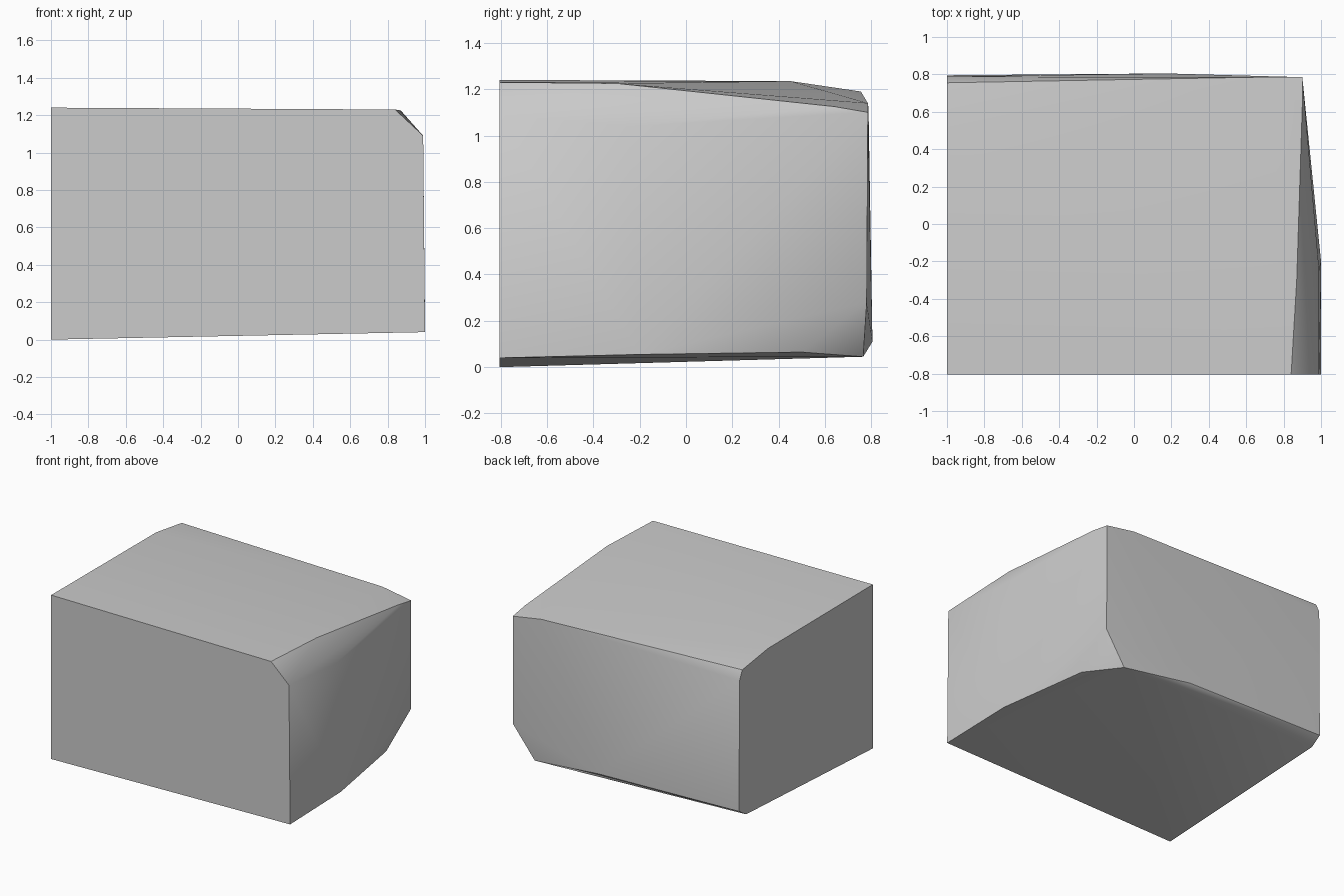
import bpy
import bmesh
import math
from mathutils import Vector

# Remove the default cube
default_cube = bpy.data.objects.get("Cube")
if default_cube:
    bpy.data.objects.remove(default_cube, do_unlink=True)

LEFT, FRONT = -1.0, -0.805


def make_material(name, colour):
    material = bpy.data.materials.new(name)
    material.use_nodes = True
    material.diffuse_color = colour
    shader = material.node_tree.nodes["Principled BSDF"]
    shader.inputs["Base Color"].default_value = colour
    return material


def hull_object(name, corners, material):
    """Wrap a tight skin of flat facets around the corner points."""
    bm = bmesh.new()
    for corner in corners:
        bm.verts.new(Vector(corner))
    result = bmesh.ops.convex_hull(bm, input=bm.verts[:])
    inside = {v for v in result["geom_interior"] if isinstance(v, bmesh.types.BMVert)}
    bmesh.ops.delete(bm, geom=list(inside), context="VERTS")
    bmesh.ops.dissolve_limit(bm, angle_limit=math.radians(0.2),
                             verts=bm.verts[:], edges=bm.edges[:])
    bmesh.ops.recalc_face_normals(bm, faces=bm.faces[:])
    mesh = bpy.data.meshes.new(name)
    bm.to_mesh(mesh)
    bm.free()
    mesh.materials.append(material)
    obj = bpy.data.objects.new(name, mesh)
    bpy.context.collection.objects.link(obj)
    return obj


# Flat cut front: (x, z) profile with one clipped upper corner
front_profile = [(LEFT, 0), (1, 0.04), (0.99, 1.09), (0.84, 1.23), (LEFT, 1.24)]

# Flat cut side: (y, z) profile running up the back edge
side_profile = [(0.71, 0.08), (0.795, 0.135), (0.788, 1.12), (0.755, 1.19), (0.45, 1.235)]

# Worn right side and back, from the base upward
base_rim = [(1, -0.2, 0.055), (0.89, 0.5, 0.065), (0.73, 0.765, 0.045), (0.17, 0.805, 0.11)]
right_wall = [(0.99, -0.25, 1.04), (0.9, 0.78, 0.28), (0.9, 0.785, 1.1)]
top_rim = [(0.87, -0.3, 1.225), (0.9, 0.64, 1.125), (0.66, 0.785, 1.14)]

corners = [(x, FRONT, z) for x, z in front_profile]
corners += [(LEFT, y, z) for y, z in side_profile]
corners += base_rim + right_wall + top_rim

grey = make_material("stone_grey", (0.6, 0.6, 0.6, 1.0))
block = hull_object("stone_block", corners, grey)

# Soft facets with crisp cut edges
bpy.ops.object.select_all(action="DESELECT")
block.select_set(True)
bpy.context.view_layer.objects.active = block
bpy.ops.object.shade_smooth_by_angle(angle=math.radians(30))
